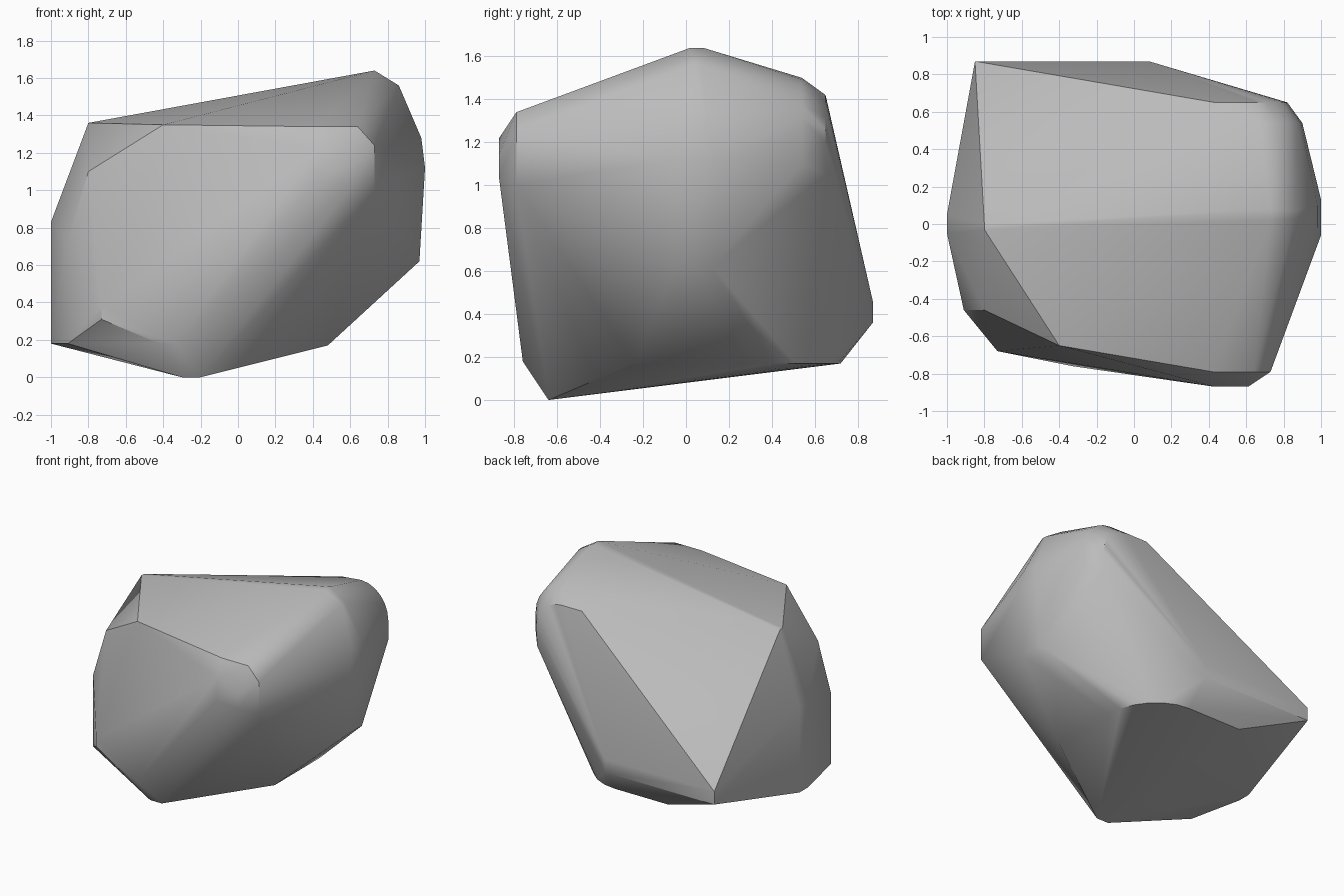
import bpy
import bmesh
from math import sin, cos, radians

default_cube = bpy.data.objects.get("Cube")
if default_cube:
    bpy.data.objects.remove(default_cube, do_unlink=True)


def make_material(name, colour):
    mat = bpy.data.materials.new(name)
    mat.use_nodes = True
    mat.diffuse_color = colour
    bsdf = next(n for n in mat.node_tree.nodes if n.type == "BSDF_PRINCIPLED")
    bsdf.inputs["Base Color"].default_value = colour
    return mat


corners = []


def corner(x, y, z):
    corners.append((x, y, z))


def upright(x, y, low, high):
    """A short vertical edge."""
    corner(x, y, low)
    corner(x, y, high)


def across(x, half_from, half_to, z):
    """A short edge running front to back."""
    corner(x, half_from, z)
    corner(x, half_to, z)


def quarter_arc(place, centre_a, centre_b, radius_a, radius_b, steps=6):
    """Worn, rounded corner: place() maps the two arc coordinates to 3D."""
    for i in range(steps + 1):
        angle = radians(90 * i / steps)
        corner(*place(centre_a + radius_a * cos(angle),
                      centre_b + radius_b * sin(angle)))


# Foot of the rock, where it touches the ground
corner(-.3, -.64, 0)
corner(-.2, -.64, 0)

# Underside rim, with a rounded back corner
under = .17
across(.48, -.24, .29, under)
quarter_arc(lambda a, b: (a, b, under), .1, .3, .38, .42)
corner(-.35, .72, under)
corner(-.33, -.76, .18)
corner(-.42, -.74, .18)

# Back ledge
for x in (-.85, .08):
    upright(x, .87, .36, .46)

# Chipped side with smaller x
for y in (-.05, .05):
    upright(-1, y, .18, .83)
upright(-.91, -.46, .18, .73)
upright(-.73, -.68, .31, .38)
corner(-.8, -.46, 1.1)
across(-.8, -.03, 0, 1.36)

# Front brow and its upper corner
corner(-.4, -.65, 1.35)
corner(.42, -.79, 1.34)
corner(.64, -.79, 1.34)
upright(.73, -.79, 1, 1.24)
upright(.43, -.87, 1.05, 1.22)
upright(.61, -.87, 1.03, 1.14)

# Peak and side with larger x
across(.73, .02, .08, 1.64)
across(.86, .03, .07, 1.56)
across(.98, -.02, .1, 1.28)
across(1, -.06, .13, 1.12)
across(.97, -.05, .12, .62)

# Rounded upper back shoulder, in two rings
quarter_arc(lambda a, b: (a, .65, b), .6, 1.2, .22, .22)
corner(.43, .65, 1.42)
corner(.81, .65, 1.05)
quarter_arc(lambda a, b: (a, .54, b), .67, 1.25, .23, .25)
corner(.9, .54, 1.1)

# Wrap the corners in one faceted skin
bm = bmesh.new()
for point in corners:
    bm.verts.new(point)
bmesh.ops.remove_doubles(bm, verts=bm.verts, dist=.005)
hull = bmesh.ops.convex_hull(bm, input=bm.verts)
loose = {e for e in hull["geom_interior"] + hull["geom_unused"]
         if isinstance(e, bmesh.types.BMVert)}
bmesh.ops.delete(bm, geom=list(loose), context="VERTS")
bmesh.ops.dissolve_limit(bm, angle_limit=radians(1),
                         verts=bm.verts, edges=bm.edges)
bmesh.ops.recalc_face_normals(bm, faces=bm.faces)
mesh = bpy.data.meshes.new("boulder")
bm.to_mesh(mesh)
bm.free()

boulder = bpy.data.objects.new("boulder", mesh)
bpy.context.collection.objects.link(boulder)
mesh.materials.append(make_material("stone grey", (.5, .5, .5, 1)))

# Soft facets with the strongest ridges kept sharp
bpy.ops.object.select_all(action="DESELECT")
boulder.select_set(True)
bpy.context.view_layer.objects.active = boulder
bpy.ops.object.shade_smooth_by_angle(angle=radians(35))
